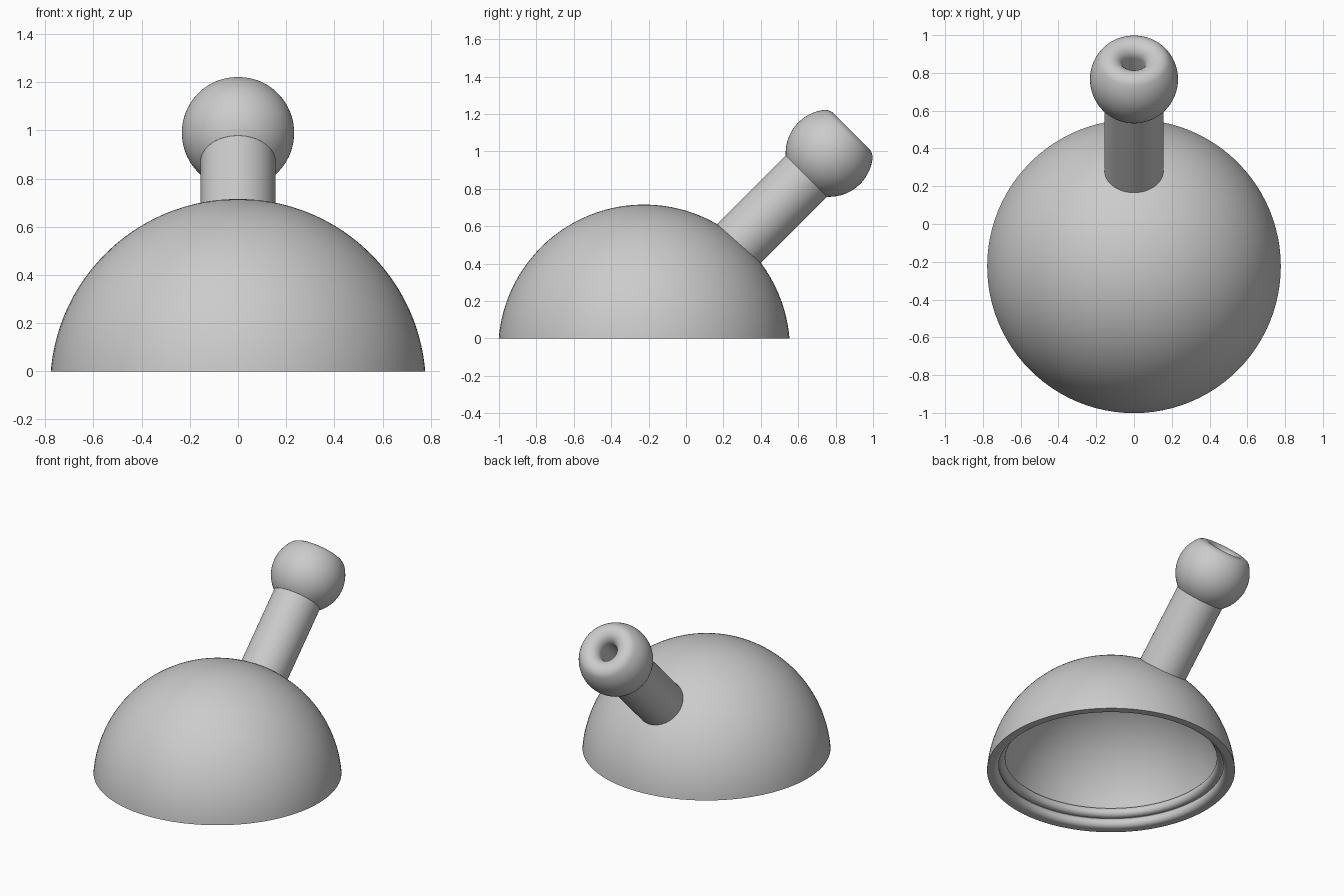
import bpy, bmesh
from math import sin, cos, pi, radians, atan2
from mathutils import Matrix

cube = bpy.data.objects.get("Cube")
if cube:
    bpy.data.objects.remove(cube, do_unlink=True)

grey = bpy.data.materials.new("rubber grey")
grey.use_nodes = True
tone = (0.6, 0.6, 0.6, 1)
grey.diffuse_color = tone
grey.node_tree.nodes["Principled BSDF"].inputs["Base Color"].default_value = tone

CENTRE_Y = -0.224
AXIS = Matrix.Translation((0, CENTRE_Y, 0)) @ Matrix.Rotation(radians(-45), 4, 'X')


def arc(cx, cz, radius, start, end, steps):
    """Points on a circular arc; angles in radians from the +radius direction."""
    angles = [start + (end - start) * i / steps for i in range(steps + 1)]
    return [(cx + radius * cos(a), cz + radius * sin(a)) for a in angles]


def lathe(name, profile, matrix, closed, sides=96):
    """Spin a (radius, height) profile about z, then place it."""
    bm = bmesh.new()
    verts = [bm.verts.new((max(r, 0), 0, z)) for r, z in profile]
    edges = [bm.edges.new(pair) for pair in zip(verts, verts[1:])]
    if closed:
        edges.append(bm.edges.new((verts[-1], verts[0])))
    bmesh.ops.spin(bm, geom=verts + edges, cent=(0, 0, 0), axis=(0, 0, 1),
                   angle=2 * pi, steps=sides, use_merge=True)
    bmesh.ops.remove_doubles(bm, verts=bm.verts, dist=1e-5)
    bmesh.ops.recalc_face_normals(bm, faces=bm.faces)
    bm.transform(matrix)
    mesh = bpy.data.meshes.new(name)
    bm.to_mesh(mesh)
    bm.free()
    mesh.materials.append(grey)
    obj = bpy.data.objects.new(name, mesh)
    bpy.context.collection.objects.link(obj)
    return obj


def smooth(obj):
    bpy.ops.object.select_all(action='DESELECT')
    obj.select_set(True)
    bpy.context.view_layer.objects.active = obj
    bpy.ops.object.shade_smooth_by_angle(angle=radians(35))


# Hollow dome with a rounded rim and a bead running round the inside
R_OUT, R_IN, DROP, RIM_R = 0.78, 0.712, -0.0647, 0.777
dome_profile = arc(0, DROP, R_OUT, pi / 2, atan2(-DROP, RIM_R), 40)
dome_profile += arc(0.738, 0.035, 0.035, radians(-90), radians(-231), 14)
dome_profile += arc(0.695, 0.0885, 0.032, radians(-51), radians(-257), 20)
dome_profile += arc(0, DROP, R_IN, radians(15), pi / 2, 36)[1:]
dome = lathe("dome", dome_profile, Matrix.Translation((0, CENTRE_Y, 0)), False)

# Bore through the dome wall under the stem
LIP, LIP_R, LIP_T = 0.071, 0.13, 1.497
BORE = LIP_R - LIP
cutter = lathe("bore_cutter", [(0, 0.5), (BORE, 0.5), (BORE, 0.9), (0, 0.9)], AXIS, False)
cutter.hide_render = True
cut = dome.modifiers.new("bore", 'BOOLEAN')
cut.operation = 'DIFFERENCE'
cut.object = cutter
bpy.context.view_layer.objects.active = dome
bpy.ops.object.modifier_apply(modifier=cut.name)
bpy.data.objects.remove(cutter, do_unlink=True)

# Slanted hollow stem
STEM, FOOT, JOIN, BALL_T, BALL_R = 0.156, 0.69, 1.228, 1.40, 0.233
stem = lathe("stem", [(BORE, FOOT), (STEM, FOOT), (STEM, JOIN + 0.02), (BORE, JOIN + 0.02)],
             AXIS, True)

# Ball end rolling over a rounded lip into the bore
tangent = atan2(LIP_T - BALL_T, LIP_R)
ball_profile = [(BORE, JOIN)]
ball_profile += arc(0, BALL_T, BALL_R, atan2(JOIN - BALL_T, STEM), tangent, 28)
ball_profile += arc(LIP_R, LIP_T, LIP, tangent, pi, 20)[1:]
ball = lathe("ball_end", ball_profile, AXIS, True)

for part in (dome, stem, ball):
    smooth(part)
